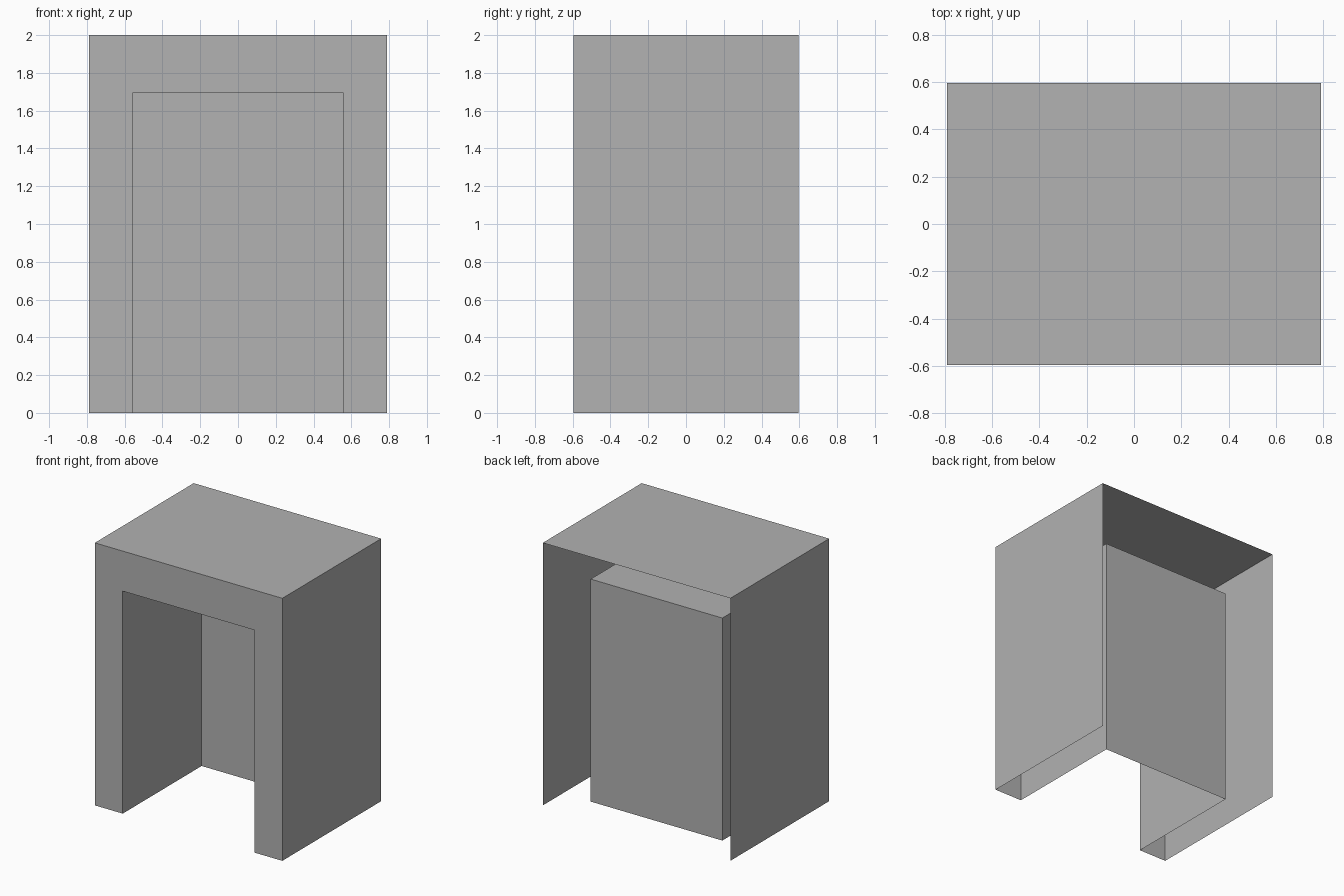
import bpy

default_cube = bpy.data.objects.get("Cube")
if default_cube:
    bpy.data.objects.remove(default_cube, do_unlink=True)

HALF_W, HALF_D, HEIGHT = 0.79, 0.595, 2.0
OPEN_W, OPEN_H, RECESS_Y = 0.555, 1.695, 0.355

grey = bpy.data.materials.new("plain grey")
grey.use_nodes = True
colour = (0.445, 0.445, 0.445, 1)
grey.diffuse_color = colour
grey.node_tree.nodes["Principled BSDF"].inputs["Base Color"].default_value = colour


def arch(w, h, y):
    """Square arch outline, from left foot to right foot."""
    return [(-w, y, 0), (-w, y, h), (w, y, h), (w, y, 0)]


def strip(name, a, b, cap=False):
    """Three flat panels joining arch a to arch b, with an optional panel closing a."""
    faces = [(i, i + 1, i + 5, i + 4) for i in range(3)]
    if cap:
        faces.append((3, 2, 1, 0))
    mesh = bpy.data.meshes.new(name)
    mesh.from_pydata(a + b, [], faces)
    mesh.materials.append(grey)
    obj = bpy.data.objects.new(name, mesh)
    bpy.context.collection.objects.link(obj)
    return obj


outer_front = arch(HALF_W, HEIGHT, -HALF_D)
outer_back = arch(HALF_W, HEIGHT, HALF_D)
inner_front = arch(OPEN_W, OPEN_H, -HALF_D)
inner_back = arch(OPEN_W, OPEN_H, RECESS_Y)

# Sides and top, open at the back and below
strip("outer_cover", outer_front, outer_back)
# Flat border around the opening
strip("front_frame", inner_front, outer_front)
# Recess walls, ceiling and rear panel, without a floor
strip("recess", inner_back, inner_front, cap=True)
